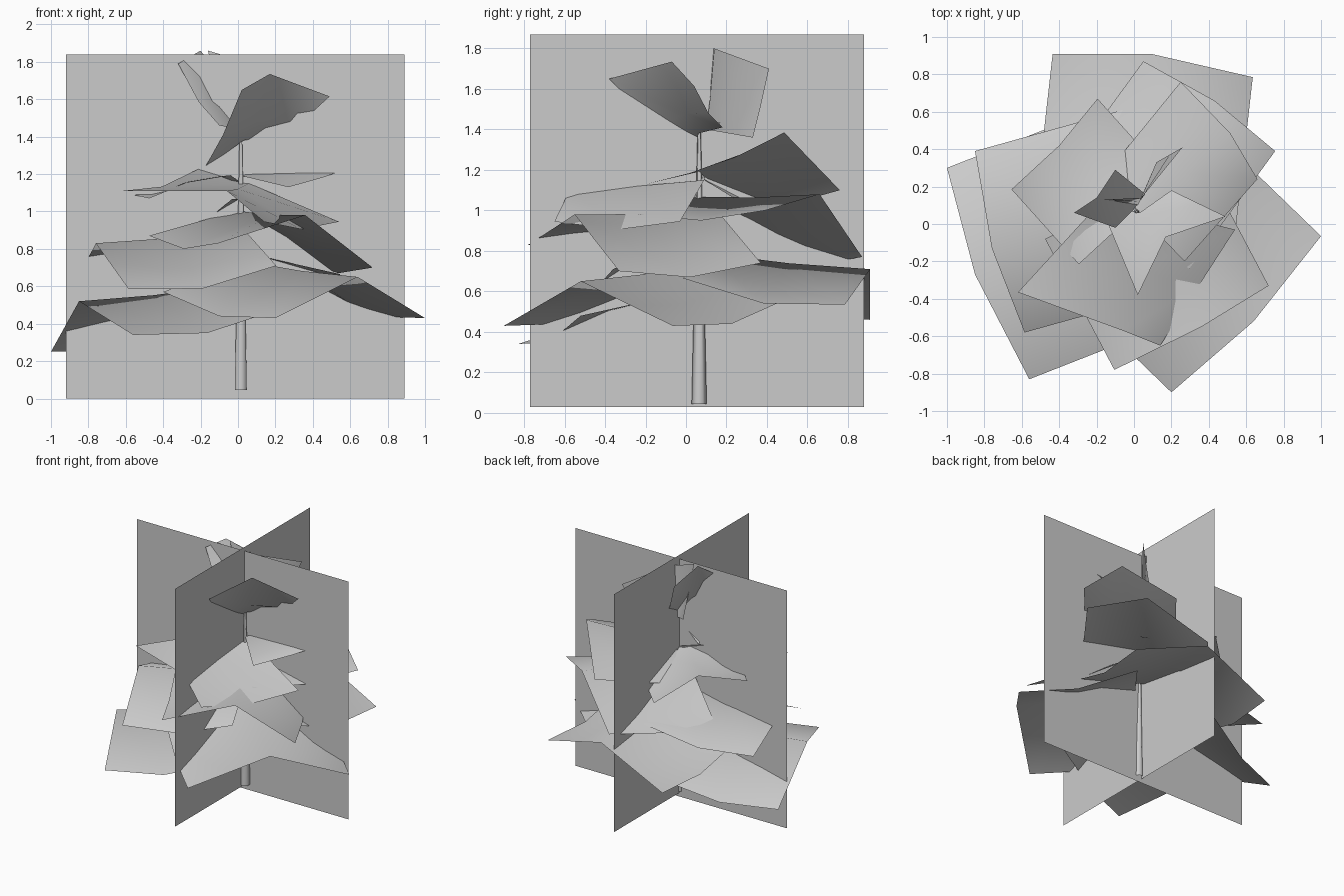
import bpy
from mathutils import Vector as V

if "Cube" in bpy.data.objects:
    bpy.data.objects.remove(bpy.data.objects["Cube"])


def mesh_object(name, verts, faces, smooth=True):
    me = bpy.data.meshes.new(name)
    me.from_pydata([tuple(v) for v in verts], [], faces)
    me.update()
    ob = bpy.data.objects.new(name, me)
    bpy.context.collection.objects.link(ob)
    for p in me.polygons:
        p.use_smooth = smooth
    return ob


# Bent 3x3 foliage card: outer row, inner row (explicit or outer + shift), sagging edges
def card(name, outer, shift=None, inner=None, sag=0.06, ridge=0.01):
    outer = [V(p) for p in outer]
    inner = [V(p) for p in inner] if inner else [p + V(shift) for p in outer]
    if shift:
        inner[1].z -= shift[2] * 0.4
    drop = (sag, ridge, sag)
    mid = [(a + b) / 2 - V((0, 0, d)) for a, b, d in zip(outer, inner, drop)]
    faces = [(r * 3 + c, r * 3 + c + 1, r * 3 + c + 4, r * 3 + c + 3)
             for r in range(2) for c in range(2)]
    return mesh_object(name, outer + mid + inner, faces)


# Crossed upright silhouette planes
mesh_object("cross_plane_wide", [(-.92, .08, 0), (.89, .08, 0), (.89, .08, 1.84), (-.92, .08, 1.84)],
            [(0, 1, 2, 3)], False)
mesh_object("cross_plane_deep", [(0, -.77, .03), (0, .88, .03), (0, .88, 1.87), (0, -.77, 1.87)],
            [(0, 1, 2, 3)], False)

# Tapered trunk
bpy.ops.mesh.primitive_cone_add(vertices=6, radius1=.037, radius2=.006, depth=1.45,
                                end_fill_type='NOTHING', location=(.015, .065, .77))
bpy.context.object.name = "trunk"
bpy.ops.object.shade_smooth()

# Lowest tier
card("low_branch_left", [(-1, .30, .25), (-.85, -.27, .52), (-.56, -.83, .34)], (.79, .31, .14))
card("low_branch_front", [(.2, -.9, .43), (.64, -.52, .65), (1, -.065, .43)], (-.6, .58, .14))
card("low_branch_back", [(.635, .785, .535), (.09, .91, .71), (-.435, .91, .46)], (-.09, -.8, .13))

# Second tier
card("mid_branch_left", [(-.85, .39, .655), (-.76, -.13, .83), (-.585, -.58, .585)], (.79, .22, .125))
card("mid_branch_front", [(-.105, -.78, .83), (.36, -.55, .98), (.72, -.33, .70)], (-.37, .70, .04), sag=.05)
card("mid_branch_back", [(.755, .39, 1.0), (.43, .66, 1.08), (.05, .87, .77)], (-.46, -.63, -.02), sag=.04)

# Third tier
card("high_branch_left", [(-.195, .67, 1.0), (-.4, .42, 1.17), (-.655, .185, 1.11)], (.36, -.40, .04))
card("high_branch_front", [(-.62, -.365, 1.11), (-.06, -.57, 1.11), (.14, -.65, .945)],
     inner=[(-.195, .1, 1.235), (.06, .09, 1.15), (.54, -.03, .945)], sag=.04)
card("high_branch_back", [(.66, .24, 1.26), (.515, .485, 1.385), (.25, .76, 1.1)],
     inner=[(.27, -.2, 1.13), (.02, .06, 1.19), (-.1, .33, 1.0)], sag=.01)

# Crown
card("crown_leaf_front", [(.02, -.38, 1.65), (.17, -.07, 1.735), (.49, .04, 1.615)],
     inner=[(-.18, .1, 1.23), (.03, .06, 1.38), (.2, .18, 1.41)], sag=.03, ridge=.08)
card("crown_leaf_left", [(-.1, .29, 1.73), (-.2, .14, 1.86), (-.32, .06, 1.79)],
     inner=[(.06, .16, 1.42), (.0, .08, 1.44), (-.1, -.02, 1.46)], sag=.04, ridge=.06)
card("crown_leaf_back", [(-.16, .13, 1.86), (.04, .14, 1.8), (.26, .41, 1.7)],
     inner=[(-.06, .12, 1.4), (.02, .1, 1.4), (.12, .33, 1.36)], sag=.01, ridge=.04)
